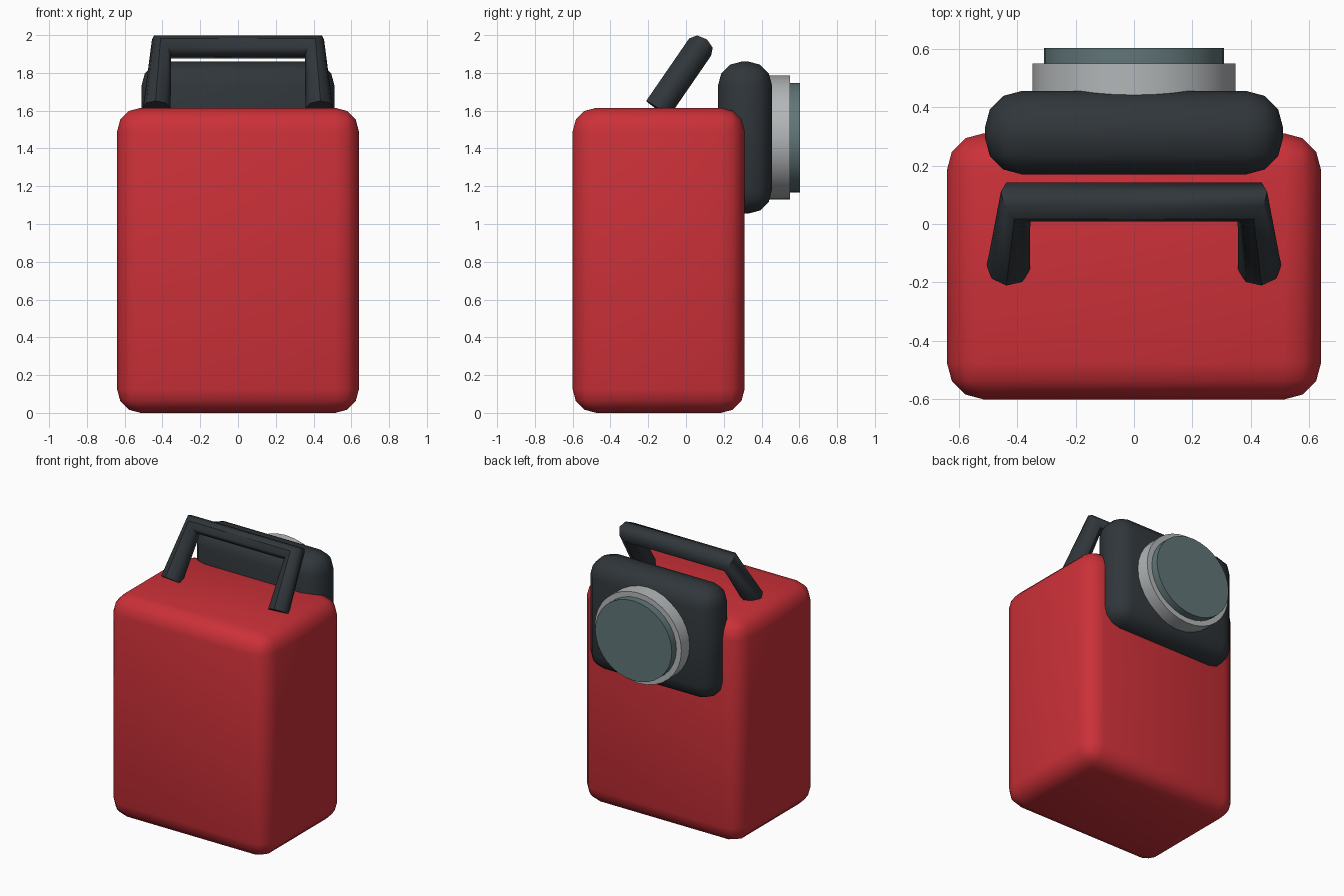
import bpy, math

if "Cube" in bpy.data.objects:
    bpy.data.objects.remove(bpy.data.objects["Cube"])

def material(name, rgb):
    m = bpy.data.materials.new(name)
    m.diffuse_color = (*rgb, 1)
    m.use_nodes = True
    m.node_tree.nodes["Principled BSDF"].inputs["Base Color"].default_value = m.diffuse_color
    return m

RED = material("red_paint", (0.60, 0.03, 0.04))
BLACK = material("black_plastic", (0.03, 0.037, 0.043))
METAL = material("light_metal", (0.45, 0.47, 0.48))
GLASS = material("lens_glass", (0.12, 0.18, 0.19))

def finish(ob, name, mat, angle):
    ob.name = name
    ob.data.materials.append(mat)
    bpy.ops.object.shade_smooth_by_angle(angle=math.radians(angle))

def rounded_box(name, lo, hi, radius, mat):
    bpy.ops.mesh.primitive_cube_add(size=1, location=[(a + b) / 2 for a, b in zip(lo, hi)])
    ob = bpy.context.object
    ob.scale = [b - a for a, b in zip(lo, hi)]
    bpy.ops.object.transform_apply(location=False, rotation=False, scale=True)
    bev = ob.modifiers.new("round", 'BEVEL')
    bev.width, bev.segments = radius, 3
    bpy.ops.object.modifier_apply(modifier="round")
    finish(ob, name, mat, 40)

def lens_disc(name, rx, rz, y0, y1, mat):
    bpy.ops.mesh.primitive_cylinder_add(vertices=32, radius=1, depth=1,
                                        location=(0, (y0 + y1) / 2, 1.457),
                                        rotation=(math.pi / 2, 0, 0))
    ob = bpy.context.object
    ob.scale = (rx, rz, y1 - y0)
    bpy.ops.object.transform_apply(location=False, rotation=True, scale=True)
    finish(ob, name, mat, 30)

# Main case and the lamp head on its back
rounded_box("body", (-0.64, -0.60, 0), (0.64, 0.31, 1.615), 0.125, RED)
rounded_box("lamp_housing", (-0.51, 0.17, 1.055), (0.51, 0.455, 1.86), 0.125, BLACK)

# Slightly oval lamp rim and lens
lens_disc("lamp_rim", 0.348, 0.328, 0.42, 0.55, METAL)
lens_disc("lamp_lens", 0.308, 0.29, 0.50, 0.603, GLASS)

# Leaning carry handle: an eight-sided tube along a bracket path
path = [(-0.43, -0.15, 1.61), (-0.405, 0.075, 1.937),
        (0.405, 0.075, 1.937), (0.43, -0.15, 1.61)]
curve = bpy.data.curves.new("handle", 'CURVE')
curve.dimensions = '3D'
curve.bevel_depth, curve.bevel_resolution = 0.074, 2
curve.use_fill_caps = True
spline = curve.splines.new('POLY')
spline.points.add(len(path) - 1)
for p, co in zip(spline.points, path):
    p.co = (*co, 1)
handle = bpy.data.objects.new("handle", curve)
bpy.context.collection.objects.link(handle)
bpy.ops.object.select_all(action='DESELECT')
handle.select_set(True)
bpy.context.view_layer.objects.active = handle
bpy.ops.object.convert(target='MESH')
finish(bpy.context.object, "handle", BLACK, 50)
